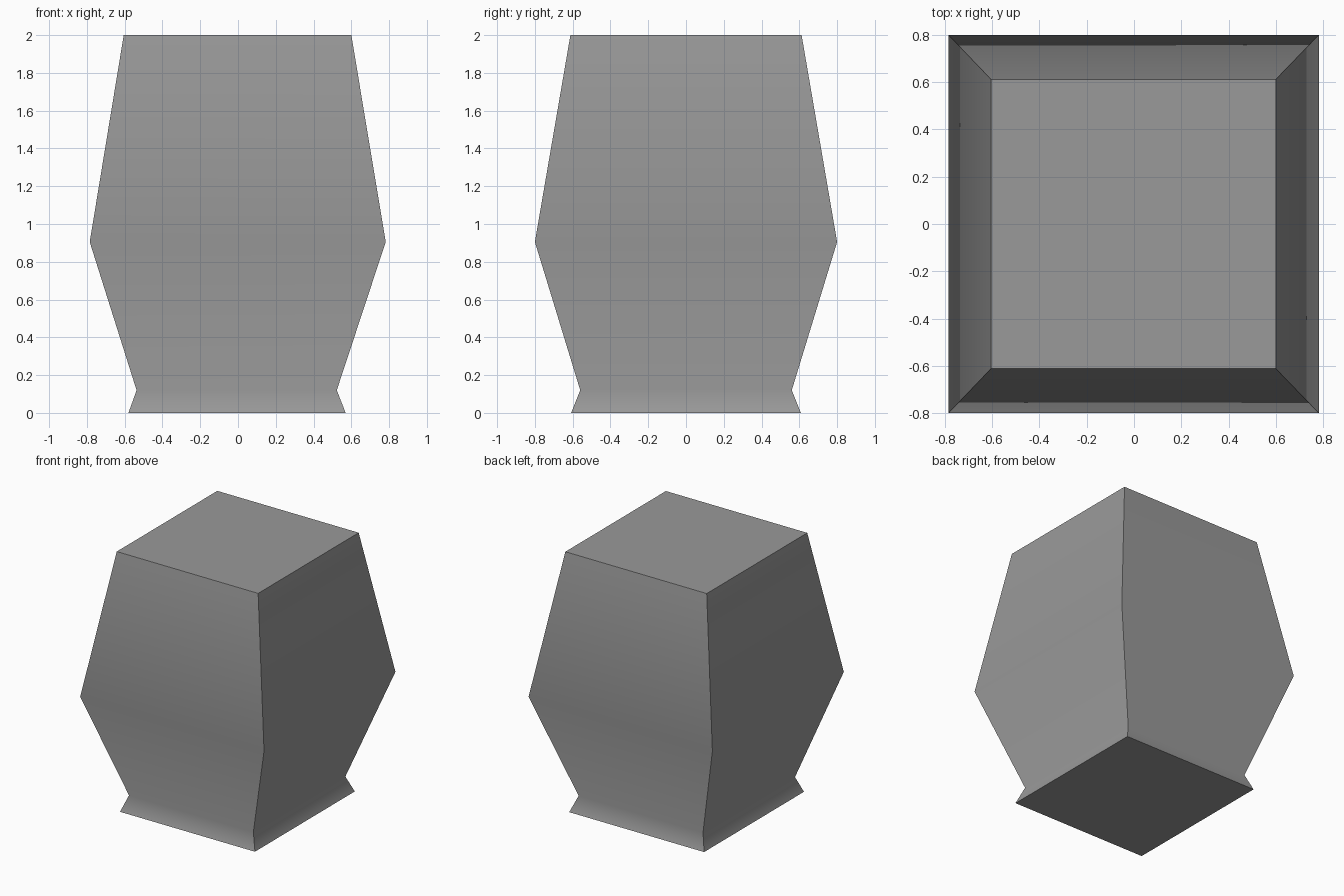
import bpy, bmesh, math

# Remove the default cube
cube = bpy.data.objects.get("Cube")
if cube:
    bpy.data.objects.remove(cube, do_unlink=True)

# Plain grey material
grey = bpy.data.materials.new("plain grey")
grey.use_nodes = True
colour = (0.32, 0.32, 0.32, 1)
grey.diffuse_color = colour
grey.node_tree.nodes["Principled BSDF"].inputs["Base Color"].default_value = colour

# Rectangular sections from foot to rim: height, left edge, right edge, half depth
sections = [
    (0.0, -0.58, 0.57, 0.608),
    (0.12, -0.537, 0.523, 0.56),
    (0.905, -0.785, 0.782, 0.8),
    (2.0, -0.605, 0.6, 0.612),
]

# Body: stacked rings joined by side walls, closed at both ends
bm = bmesh.new()
rings = []
for z, x0, x1, d in sections:
    corners = [(x0, -d), (x1, -d), (x1, d), (x0, d)]
    rings.append([bm.verts.new((x, y, z)) for x, y in corners])
for low, high in zip(rings, rings[1:]):
    for i in range(4):
        j = (i + 1) % 4
        bm.faces.new((low[i], low[j], high[j], high[i]))
bm.faces.new(rings[0][::-1])
bm.faces.new(rings[-1])
bmesh.ops.recalc_face_normals(bm, faces=bm.faces)

mesh = bpy.data.meshes.new("barrel_body")
bm.to_mesh(mesh)
bm.free()
mesh.materials.append(grey)
body = bpy.data.objects.new("barrel_body", mesh)
bpy.context.collection.objects.link(body)

# Smooth the bulge and foot, keep corners and rims sharp
for other in bpy.context.selected_objects:
    other.select_set(False)
body.select_set(True)
bpy.context.view_layer.objects.active = body
bpy.ops.object.shade_smooth_by_angle(angle=math.radians(60))
